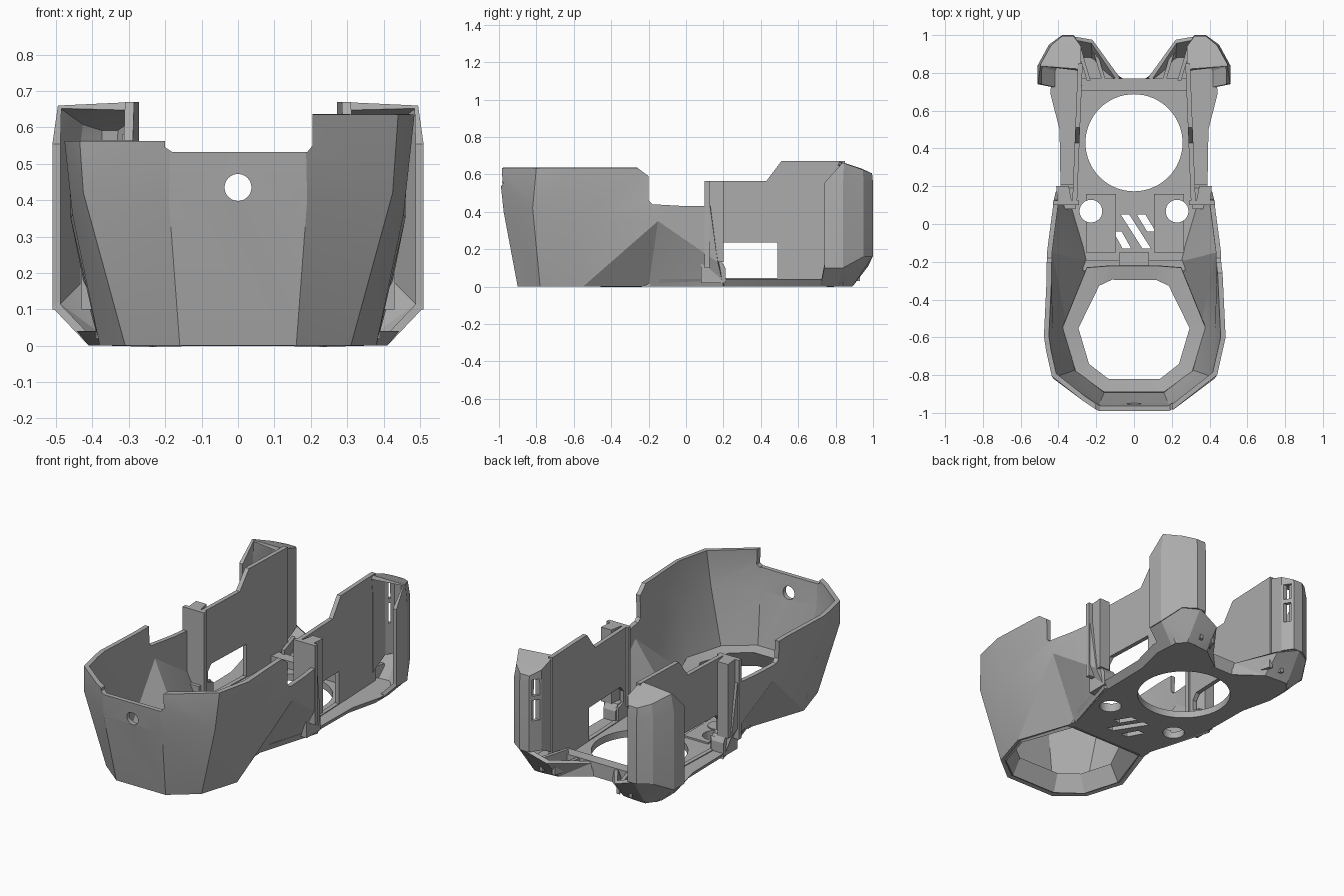
import bpy, bmesh, math

old = bpy.data.objects.get("Cube")
if old:
    bpy.data.objects.remove(old, do_unlink=True)

GREY = (0.42, 0.42, 0.42, 1)
mat = bpy.data.materials.new("plain grey")
mat.use_nodes = True
mat.diffuse_color = GREY
mat.node_tree.nodes["Principled BSDF"].inputs["Base Color"].default_value = GREY


def loft(name, rings, closed=False, caps=(), thick=0, offset=-1):
    """Skin rings of 3D points, optionally capped and thickened."""
    bm = bmesh.new()
    vs = [[bm.verts.new(p) for p in r] for r in rings]
    n = len(vs[0])
    for a, b in zip(vs, vs[1:]):
        for i in range(n if closed else n - 1):
            j = (i + 1) % n
            bm.faces.new((a[i], a[j], b[j], b[i]))
    for c in caps:
        bm.faces.new(vs[c] if c else vs[c][::-1])
    if closed and len(caps) == 2:
        bmesh.ops.recalc_face_normals(bm, faces=bm.faces)
    elif thick:
        bmesh.ops.triangulate(bm, faces=bm.faces)
    me = bpy.data.meshes.new(name)
    bm.to_mesh(me)
    bm.free()
    me.materials.append(mat)
    ob = bpy.data.objects.new(name, me)
    bpy.context.collection.objects.link(ob)
    if thick:
        m = ob.modifiers.new("wall", "SOLIDIFY")
        m.thickness, m.offset = thick, offset
        m.use_even_offset = True
        m.thickness_clamp = 1
        apply(ob)
    return ob


def prism(name, pts, axis, lo, hi, flare=1):
    """Extrude a 2D outline along an axis; flare widens the far end in its first coordinate."""
    def place(a, b, h):
        return {"x": (h, a, b), "y": (a, h, b), "z": (a, b, h)}[axis]
    return loft(name, [[place(a, b, lo) for a, b in pts],
                       [place(a * flare, b, hi) for a, b in pts]], True, (0, 1))


def box(name, x, y, z):
    return prism(name, [(x[0], y[0]), (x[1], y[0]), (x[1], y[1]), (x[0], y[1])], "z", *z)


def disc(cx, cy, r, n=48):
    return [(cx + r * math.cos(k * math.tau / n), cy + r * math.sin(k * math.tau / n)) for k in range(n)]


def apply(ob):
    bpy.context.view_layer.objects.active = ob
    for m in list(ob.modifiers):
        bpy.ops.object.modifier_apply(modifier=m.name)


def cut(ob, cutters):
    for c in cutters:
        m = ob.modifiers.new("cut", "BOOLEAN")
        m.operation, m.object, m.solver = "DIFFERENCE", c, "EXACT"
        c.hide_render = True
    apply(ob)
    for c in cutters:
        bpy.data.objects.remove(c, do_unlink=True)


def both(half):
    """Complete a front-to-back half path with its mirror image."""
    return [(-p[0], *p[1:]) for p in reversed(half)] + list(half)


def side(path, s):
    """Put a path on the given side, keeping its winding."""
    return path if s > 0 else [(-p[0], *p[1:]) for p in reversed(path)]


# Faceted front bowl, open at the back, with stepped rim and front hole
bottom = [(.16, -.9, 0), (.31, -.78, 0), (.38, -.55, 0), (.26, -.2, 0), (.38, .2, 0)]
middle = [(.19, -.975, .4), (.425, -.82, .42), (.455, -.58, .36), (.46, -.15, .35), (.415, .17, .13)]
top = [(.185, -1, .635), (.44, -.8, .635), (.485, -.6, .635), (.465, -.18, .635), (.43, .1, .635)]
bowl = loft("front_bowl", [both(bottom), both(middle), both(top)], thick=.026)
cut(bowl, [
    prism("front_notch", [(-.2, .545), (-.18, .532), (.19, .532), (.205, .55), (.205, .8), (-.2, .8)], "y", -1.2, -.7),
    box("low_rim", (-.7, -.195), (-1.2, .4), (.562, .8)),
    prism("rear_notch", [(-.26, .8), (-.26, .635), (-.2, .59), (-.2, .46), (-.18, .44),
                         (0, .43), (.4, .43), (.4, .8)], "x", -.7, .7),
    prism("screw_hole", disc(0, .435, .037, 32), "y", -1.2, -.8),
])

# Funnel collar around the large front opening
low = [(.15, -.875), (.29, -.77), (.355, -.55), (.24, -.23), (.12, -.23)]
lip = [(.14, -.835), (.25, -.75), (.31, -.55), (.2, -.31), (.12, -.28)]
out = [(.16, -.89), (.31, -.78), (.38, -.55), (.25, -.23), (.12, -.22)]
loft("opening_collar", [both([(x, y, h) for x, y in r])
                        for r, h in ((low, .005), (lip, .09), (out, .1))],
     closed=True, thick=.02, offset=0)
box("collar_bridge", (-.27, .27), (-.25, -.19), (0, .05))
box("collar_latch", (-.08, .08), (-.245, -.15), (.03, .1))

# Floor plate with ring opening, two round holes and slanted vents
plate_half = [(.24, -.24), (.26, -.19), (.36, .18), (.365, .5), (.41, .69), (.4, .84), (.35, .89),
              (.21, .88), (.06, .77)]
plate = prism("floor_plate", both(plate_half), "z", 0, .04, flare=1.08)


def floor_cutters():
    cs = [prism("ring_cut", disc(0, .43, .257, 64), "z", -.1, .2)]
    cs += [prism("hole_cut", disc(s * .228, .068, .06), "z", -.1, .2) for s in (-1, 1)]
    for x0, y0, x1, y1 in ((-.11, -.04, -.06, -.13), (-.07, .05, .045, -.13), (.015, .05, .07, -.04)):
        cs.append(prism("vent_cut", [(x0, y0), (x1, y1), (x1 + .045, y1), (x0 + .045, y0)], "z", -.1, .2))
    return cs


cut(plate, floor_cutters())
box("rear_crossbar", (-.29, .29), (.705, .77), (.02, .085))

for s, tag in ((1, "left"), (-1, "right")):
    # Raised pads and bosses on the floor
    pad = box(tag + "_floor_pad", (s * .18 - .075, s * .18 + .085), (-.15, .16), (.035, .05))
    cut(pad, [prism("pad_hole", disc(s * .228, .068, .06), "z", -.1, .2)])
    prism(tag + "_floor_boss", disc(s * .18, -.04, .055), "z", .04, .056)

    # Upright inner wall with stepped top and a window, leaning in towards the back
    wall = prism(tag + "_side_wall", [(.11, .02), (.85, .02), (.85, .67), (.51, .67), (.43, .565), (.11, .565)],
                 "x", s * .29, s * .315)
    cut(wall, [prism("window", [(.2, .045), (.49, .045), (.49, .235), (.18, .235), (.15, .2), (.15, .135), (.2, .12)],
                     "x", s * .1, s * .6)])
    for v in wall.data.vertices:
        v.co.x -= s * .04 * (v.co.y - .4)

    # Panel and post joining bowl to wall
    box(tag + "_joint_panel", sorted((s * .29, s * .43)), (.1, .125), (.1, .565))
    prism(tag + "_joint_post", [(s * .33, .12), (s * .405, .12), (s * .412, .2), (s * .345, .2)], "z", .13, .565)
    prism(tag + "_joint_foot", [(.08, .02), (.21, .02), (.21, .1), (.19, .135), (.08, .135)],
          "x", s * .31, s * .39)

    # Hollow rear pod, open to the front, sloping lid
    plan = [(.51, .74), (.51, .84), (.45, .95), (.38, 1), (.32, 1), (.28, .94), (.28, .82)]
    lid = [(.495, .835, .66), (.495, .845, .66), (.44, .945, .625), (.38, .995, .605),
           (.32, .995, .605), (.28, .94, .63), (.28, .82, .67)]
    rings = [[(x, y, .1 if y < .9 else .16) for x, y in plan],
             [(x, y, .555) for x, y in plan], lid]
    pod = loft(tag + "_rear_pod", [side(r, s) for r in rings], caps=(2,), thick=.022)
    cut(pod, [box("slot_cut", sorted((s * .24, s * .318)), (.948, .985), z)
              for z in ((.34, .46), (.485, .58))])

    # Flared foot under the pod
    foot_low = [(.41, .72, 0), (.41, .81, 0), (.36, .89, 0), (.31, .89, 0), (.21, .88, 0), (.06, .77, 0)]
    foot_top = [(.51, .74, .105), (.51, .84, .105), (.45, .95, .165), (.36, 1, .165),
                (.22, .975, .11), (.075, .775, .075)]
    loft(tag + "_pod_foot", [side(foot_low, s), side(foot_top, s)], thick=.022)

    # Ribs crossing the foot
    for k in range(2):
        x = .15 + k * .08
        prism(tag + "_foot_rib", [(s * x, .76), (s * (x + .02), .76), (s * (x + .07), .93), (s * (x + .05), .93)],
              "z", .03, .08 + .03 * k)

# Smooth only the gentle bends
bpy.ops.object.select_all(action="DESELECT")
for ob in bpy.context.scene.objects:
    if ob.type == "MESH":
        ob.select_set(True)
        bpy.context.view_layer.objects.active = ob
bpy.ops.object.shade_smooth_by_angle(angle=math.radians(16))
